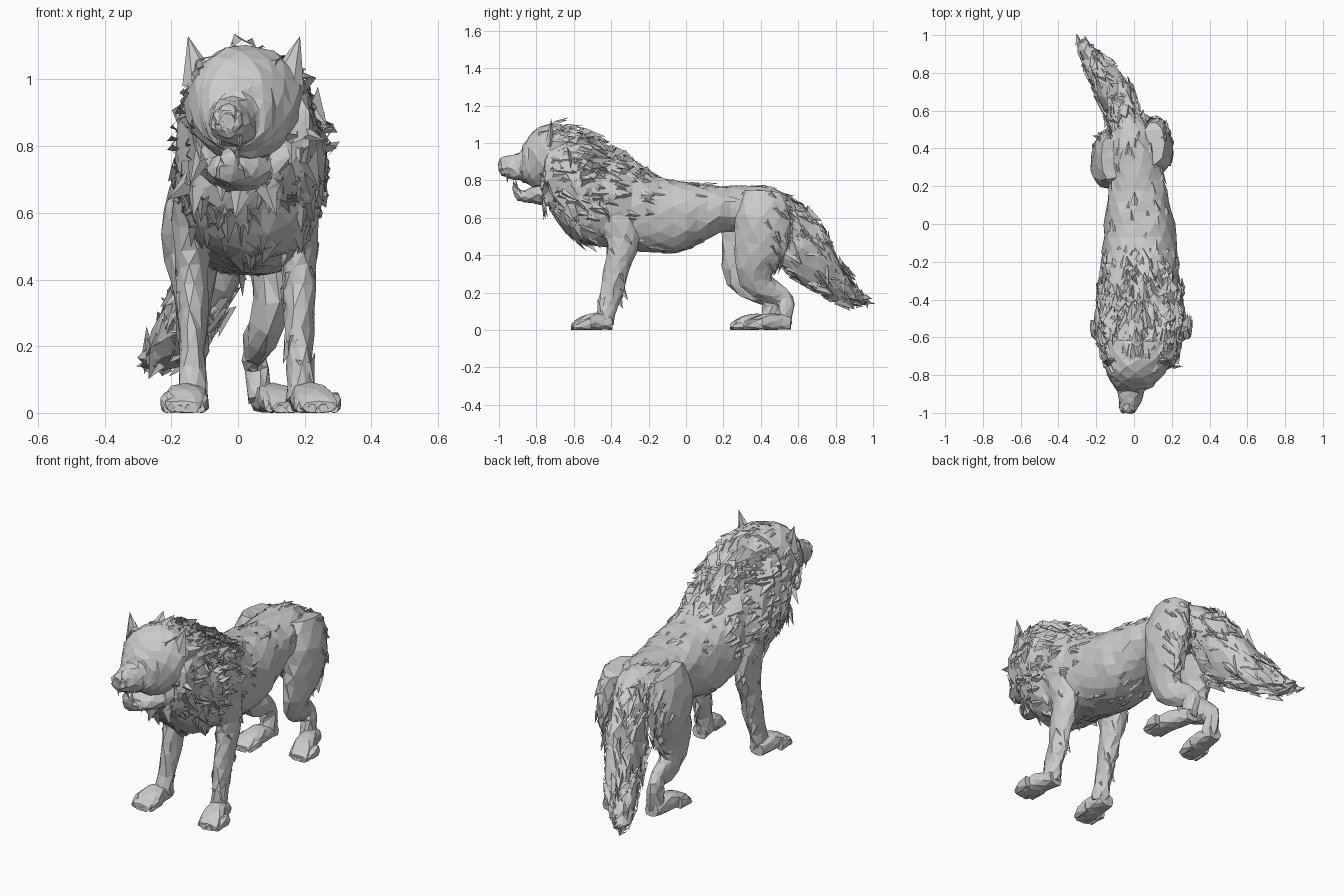
import bpy, bmesh, math, random
from mathutils import Vector

if "Cube" in bpy.data.objects:
    bpy.data.objects.remove(bpy.data.objects["Cube"])

random.seed(7)
X = Vector((1, 0, 0))


def finish(name, bm):
    bmesh.ops.triangulate(bm, faces=bm.faces[:])
    me = bpy.data.meshes.new(name)
    bm.to_mesh(me)
    bm.free()
    ob = bpy.data.objects.new(name, me)
    bpy.context.collection.objects.link(ob)
    return ob


def smooth_path(rows, steps):
    """Catmull-Rom between rows of numbers."""
    out = []
    for i in range(len(rows) - 1):
        p = [rows[max(0, min(len(rows) - 1, i + k))] for k in (-1, 0, 1, 2)]
        for s in range(steps):
            t = s / steps
            out.append([0.5 * (2 * b + (c - a) * t + (2 * a - 5 * b + 4 * c - d) * t * t
                               + (3 * b - a - 3 * c + d) * t ** 3) for a, b, c, d in zip(*p)])
    return out + [list(rows[-1])]


def tube(name, rows, sides=10, steps=2, jitter=0.006, upright=False, power=1.0):
    """Skin rings (x, y, z, side radius, depth radius) along a path."""
    rows = smooth_path(rows, steps)
    pts = [Vector(r[:3]) for r in rows]
    bm, rings = bmesh.new(), []
    for i, r in enumerate(rows):
        t = (pts[min(i + 1, len(pts) - 1)] - pts[max(i - 1, 0)]).normalized()
        if upright:
            t = Vector((0, 1, 0))
        n = t.cross(X).normalized()
        s = n.cross(t)
        ring = []
        for k in range(sides):
            a = 2 * math.pi * (k + 0.5 * (i % 2)) / sides
            ca, sa = math.cos(a), math.sin(a)
            ca = math.copysign(abs(ca) ** power, ca)
            sa = math.copysign(abs(sa) ** power, sa)
            j = Vector([random.uniform(-jitter, jitter) for _ in range(3)])
            p = pts[i] + s * ca * r[3] + n * sa * r[4] + j
            p.z = max(p.z, 0)
            ring.append(bm.verts.new(p))
        rings.append(ring)
    for i, (a, b) in enumerate(zip(rings, rings[1:])):
        for k in range(sides):
            m = (k + 1) % sides
            bm.faces.new((a[k], a[m], b[m], b[k]))
    bm.faces.new(rings[0][::-1])
    bm.faces.new(rings[-1])
    bmesh.ops.recalc_face_normals(bm, faces=bm.faces[:])
    return finish(name, bm)


def barrel(name, rows, **kw):
    """Upright rings given as (y, centre x, bottom, top, half width)."""
    return tube(name, [(x, y, (a + b) / 2, w, (b - a) / 2) for y, x, a, b, w in rows],
                upright=True, **kw)


def rumple(ob, amount, where):
    for v in ob.data.vertices:
        if where(v.co):
            v.co += Vector([random.uniform(-amount, amount) for _ in range(3)])


def fur(name, source, count, length, flow, where=lambda p: True, lift=0.01):
    """Scatter folded leaf-shaped locks lying flat along the flow over a surface."""
    polys = [p for p in source.data.polygons if where(p.center)]
    bm = bmesh.new()
    for p in random.choices(polys, [q.area for q in polys], k=count):
        c = [source.data.vertices[v].co for v in p.vertices]
        u, v = sorted((random.random(), random.random()))
        o = c[0] * u + c[1] * (v - u) + c[2] * (1 - v)
        n = p.normal
        f = Vector(flow) + Vector([random.uniform(-.3, .3) for _ in range(3)])
        f = f - n * f.dot(n)
        if f.length < .35:
            f = Vector((0, 0, -1)) - n * -n.z
        f.normalize()
        s = f.cross(n)
        L = length * random.uniform(.6, 1.3)
        w = L * random.uniform(.25, .45)
        quad = [o - s * w - n * .01, o + f * L * .25 + n * lift, o + s * w - n * .01,
                o + f * L + n * lift * random.uniform(-1, .7)]
        a, r, b, t = [bm.verts.new(q) for q in quad]
        bm.faces.new((a, r, t))
        bm.faces.new((r, b, t))
    return finish(name, bm)


# Torso with deep shaggy chest and tucked waist
torso = barrel("torso", [
    (-.77, .03, .70, 1.0, .15), (-.69, .03, .60, 1.07, .195), (-.58, .04, .47, 1.06, .215),
    (-.44, .04, .45, .985, .22), (-.28, .035, .425, .89, .208), (-.14, .03, .41, .82, .197),
    (.0, .03, .43, .795, .187), (.12, .025, .49, .775, .165), (.24, .015, .53, .768, .145),
    (.40, 0, .52, .768, .13), (.50, -.02, .50, .745, .10), (.58, -.03, .52, .69, .06)],
    sides=16, power=.88, jitter=.006)
rumple(torso, .016, lambda p: p.y < -.25 and p.z > .45)
fur("mane", torso, 280, .10, (0, 1, -.25), lambda p: p.y < -.22 and p.z > .6, .012)
fur("loose_mane", torso, 70, .12, (0, 1, 0), lambda p: -.6 < p.y < -.25 and p.z > .82, .03)
fur("chest_fur", torso, 70, .10, (0, .4, -1), lambda p: p.y < -.4 and p.z < .8, .008)
fur("back_fur", torso, 45, .08, (0, 1, 0), lambda p: p.y > -.25 and p.z > .7, .007)
fur("belly_fur", torso, 40, .07, (0, 1, -.2), lambda p: -.4 < p.y < .1 and p.z < .47, .006)

# Head: skull running into the muzzle, open lower jaw
head = barrel("head", [
    (-.62, .03, .76, 1.09, .185), (-.72, .02, .75, 1.105, .18), (-.79, .01, .755, 1.085, .155),
    (-.84, 0, .775, 1.04, .12), (-.868, -.008, .79, .985, .092), (-.89, -.015, .80, .945, .073),
    (-.95, -.025, .812, .93, .056), (-.985, -.03, .825, .915, .045), (-1.0, -.033, .85, .895, .026)],
    sides=12, power=.95, jitter=.006)
barrel("nose", [(-.95, -.027, .885, .93, .03), (-.985, -.03, .875, .925, .033),
                (-1.0, -.033, .87, .91, .022)], sides=6, jitter=.001)
barrel("lower_jaw", [
    (-.70, .015, .65, .80, .125), (-.79, .0, .67, .785, .09), (-.86, -.015, .682, .745, .055),
    (-.90, -.025, .69, .765, .04), (-.925, -.028, .735, .795, .022)], sides=8, jitter=.003)
fur("cheek_fur", head, 50, .10, (0, 1, -.5), lambda p: p.y > -.80 and abs(p.x - .02) > .09, .012)
fur("crown_fur", head, 18, .08, (0, 1, 0), lambda p: p.y > -.76 and p.z > 1.04, .008)


def cone(name, base, tip, radius, sides=5, flat=1.0):
    bm = bmesh.new()
    base, tip = Vector(base), Vector(tip)
    ring = [bm.verts.new(base + Vector((math.cos(a) * radius, math.sin(a) * radius * flat, 0)))
            for a in [2 * math.pi * k / sides for k in range(sides)]]
    t = bm.verts.new(tip)
    for k in range(sides):
        bm.faces.new((ring[k], ring[(k + 1) % sides], t))
    bm.faces.new(ring[::-1])
    bmesh.ops.recalc_face_normals(bm, faces=bm.faces[:])
    return finish(name, bm)


for side in (-1, 1):
    tag = "left" if side < 0 else "right"
    cone(f"ear_{tag}", (.015 + side * .12, -.73, .98), (.018 + side * .168, -.72, 1.13), .062, 6, .5)
    cone(f"upper_fang_{tag}", (-.025 + side * .03, -.955, .83), (-.025 + side * .03, -.955, .785), .01, 4)
    cone(f"lower_fang_{tag}", (-.024 + side * .02, -.905, .76), (-.024 + side * .022, -.91, .805), .009, 4)


def paw(name, x, heel, toe, w, turn):
    """Flat-soled paw with four toes."""
    L = heel - toe
    barrel(name, [(heel, x, 0, .07, w * .6), (heel - L * .4, x + turn * .4, 0, .09, w * .8),
                  (heel - L * .75, x + turn * .75, 0, .07, w * .92),
                  (toe + .01, x + turn, 0, .035, w * .7)], sides=8, power=.75, jitter=.003)
    for k in range(4):
        o = (k - 1.5) / 1.5
        cx, cy = x + turn * .9 + o * w * .72, toe + .04 + abs(o) * .022
        barrel(f"{name}_toe_{k + 1}", [(cy + .05, cx, 0, .065, .02), (cy, cx, 0, .057, .023),
                                      (cy - .04, cx, 0, .025, .014)], sides=6, steps=1, jitter=.002)


# Front and hind legs; the hind pair stands in a slight stride
for side in (-1, 1):
    tag = "left" if side < 0 else "right"
    fx = .182 if side > 0 else -.137
    leg = tube(f"front_leg_{tag}", [
        (fx - side * .01, -.36, .64, .07, .12), (fx, -.335, .49, .055, .09),
        (fx, -.36, .37, .048, .072), (fx, -.39, .24, .043, .062),
        (fx + side * .003, -.42, .13, .04, .05), (fx + side * .006, -.44, .04, .045, .048)],
        sides=9, jitter=.007)
    fur(f"front_leg_fur_{tag}", leg, 24, .07, (0, .4, -1), lambda p: p.z > .14, .007)
    paw(f"front_paw_{tag}", fx + side * .012, -.395, -.62, .07, .05 if side > 0 else -.014)

    dy = .025 if side > 0 else -.045
    hx = .118 if side > 0 else -.14
    inw = .048 if side > 0 else -.005
    thigh = tube(f"hind_leg_{tag}", [
        (hx - side * .02, .40 + dy, .73, .06, .12), (hx, .385 + dy, .60, .088, .155),
        (hx, .375 + dy, .46, .08, .14), (hx - inw * .3, .345 + dy, .33, .058, .112),
        (hx - inw, .385 + dy, .235, .047, .078), (hx - inw * 1.4, .475 + dy, .185, .04, .055),
        (hx - inw * 1.3, .505 + dy, .13, .036, .048), (hx - inw, .49 + dy, .04, .042, .05)],
        sides=10, jitter=.007)
    fur(f"thigh_fur_{tag}", thigh, 35, .09, (0, .6, -1), lambda p: p.z > .35 and p.y > .42, .01)
    paw(f"hind_paw_{tag}", hx - inw * .9, .535 + dy, .275 + dy, .064, .075 if side > 0 else -.02)

# Bushy drooping tail swung to one side
tail = tube("tail", [
    (-.03, .46, .68, .075, .07), (-.04, .55, .58, .08, .125), (-.065, .615, .445, .08, .16),
    (-.115, .71, .33, .08, .122), (-.18, .81, .235, .072, .083),
    (-.235, .89, .18, .055, .052), (-.275, .965, .155, .02, .02)], sides=10, jitter=.013)
fur("tail_fur", tail, 130, .10, (-.3, .6, -.6), lambda p: p.y < .86, .01)
fur("tail_tip", tail, 14, .05, (-.25, .6, -.1), lambda p: p.y > .88, .006)
